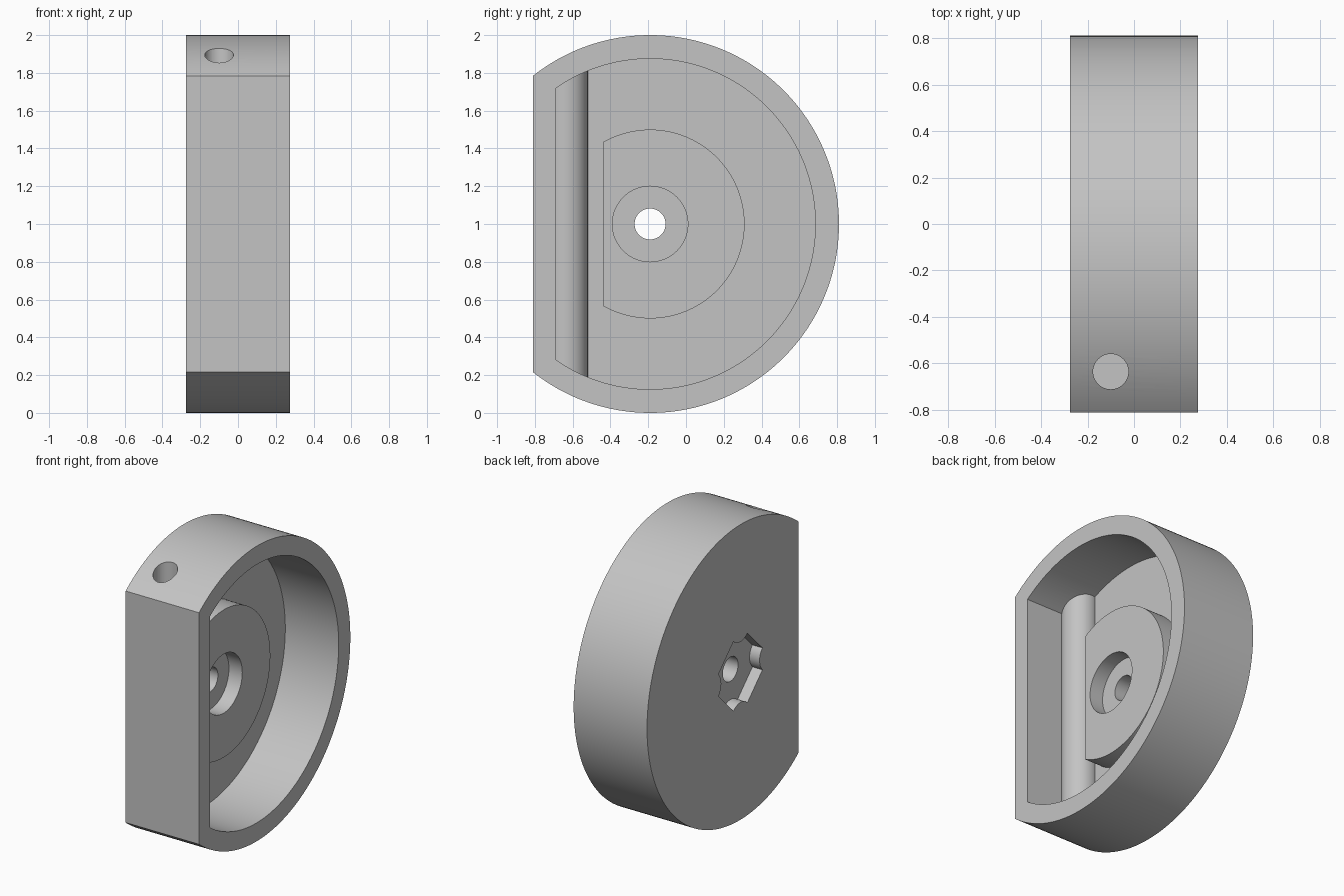
import bpy, bmesh, math
from mathutils import Matrix

if "Cube" in bpy.data.objects:
    bpy.data.objects.remove(bpy.data.objects["Cube"])

CY, CZ = -0.19, 1.0          # axis of the round body

grey = bpy.data.materials.new("light grey")
grey.diffuse_color = (0.55, 0.55, 0.55, 1)
grey.use_nodes = True
grey.node_tree.nodes["Principled BSDF"].inputs["Base Color"].default_value = grey.diffuse_color


def prism(name, pts, x0, x1):
    """Extrude a (y, z) outline along x."""
    bm = bmesh.new()
    face = bm.faces.new([bm.verts.new((x0, y, z)) for y, z in pts])
    ext = bmesh.ops.extrude_face_region(bm, geom=[face])
    moved = [v for v in ext["geom"] if isinstance(v, bmesh.types.BMVert)]
    bmesh.ops.translate(bm, vec=(x1 - x0, 0, 0), verts=moved)
    return finish(name, bm)


def finish(name, bm):
    bmesh.ops.recalc_face_normals(bm, faces=bm.faces)
    me = bpy.data.meshes.new(name)
    bm.to_mesh(me)
    bm.free()
    me.materials.append(grey)
    ob = bpy.data.objects.new(name, me)
    bpy.context.collection.objects.link(ob)
    return ob


def arc(r, a0, a1, n, cy=CY, cz=CZ):
    return [(cy + r * math.cos(a0 + (a1 - a0) * i / n),
             cz + r * math.sin(a0 + (a1 - a0) * i / n)) for i in range(n + 1)]


def d_shape(r, flat_y, n=144):
    """Circle cut by a vertical flat on the front side."""
    a = math.acos((flat_y - CY) / r)
    return arc(r, -a, a, n)


def disc(r, n=64):
    return arc(r, 0, 2 * math.pi, n)[:-1]


def upright(name, r, z0, z1, n=64):
    """Vertical cylinder in the front channel."""
    bm = bmesh.new()
    bmesh.ops.create_cone(bm, cap_ends=True, segments=n, radius1=r, radius2=r,
                          depth=z1 - z0,
                          matrix=Matrix.Translation((-0.1, -0.635, (z0 + z1) / 2)))
    return finish(name, bm)


def combine(target, tool, op):
    mod = target.modifiers.new(tool.name, "BOOLEAN")
    mod.operation, mod.solver, mod.object = op, "EXACT", tool
    bpy.context.view_layer.objects.active = target
    bpy.ops.object.modifier_apply(modifier=mod.name)
    bpy.data.objects.remove(tool)


# Diamond socket outline with its four corners scooped out
socket = []
corner, bite = 0.31, 0.105
for k in range(4):
    a = k * math.pi / 2
    socket += arc(bite, a + 1.25 * math.pi, a + 0.75 * math.pi, 12,
                  CY + corner * math.cos(a), CZ + corner * math.sin(a))

# Round housing with a flat front, hollowed from the right
body = prism("housing", d_shape(1.0, -0.81), -0.275, 0.275)
combine(body, prism("cavity", d_shape(0.875, -0.69), -0.125, 0.4), "DIFFERENCE")

# Raised hub and rod sleeve
combine(body, prism("hub", d_shape(0.5, -0.44, 96), -0.2, 0.025), "UNION")
combine(body, upright("rod_sleeve", 0.115, 0.18, 1.82), "UNION")

# Bores and the socket on the left side
combine(body, prism("counterbore", disc(0.2), -0.075, 0.2), "DIFFERENCE")
combine(body, prism("socket", socket, -0.4, -0.2), "DIFFERENCE")
combine(body, prism("shaft_hole", disc(0.082, 48), -0.5, 0.5), "DIFFERENCE")
combine(body, upright("rod_hole", 0.076, 0.25, 2.2, 48), "DIFFERENCE")

body.select_set(True)
bpy.context.view_layer.objects.active = body
bpy.ops.object.shade_smooth_by_angle(angle=math.radians(30))
